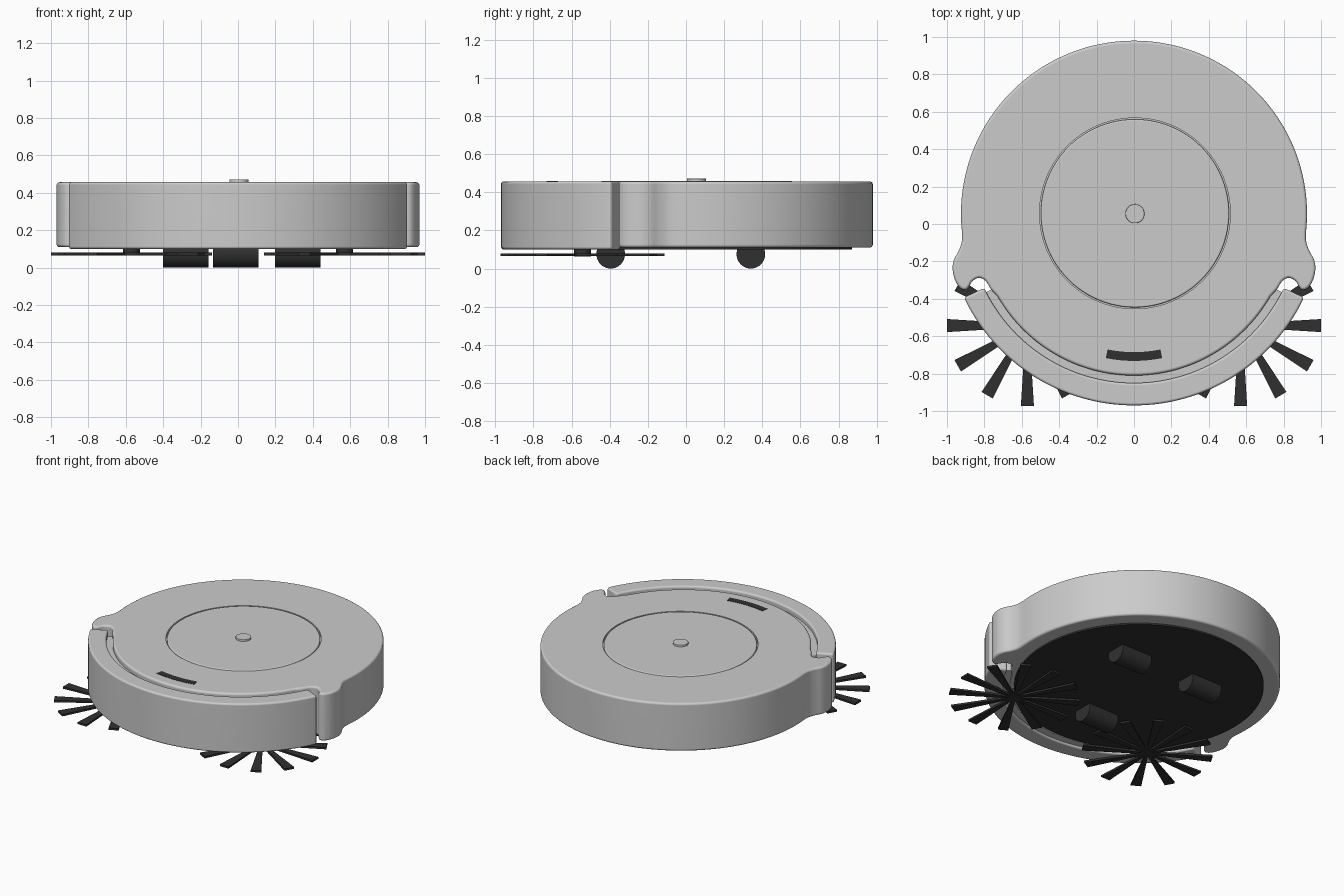
import bpy, bmesh
from math import sin, cos, pi, radians
from mathutils import Vector

if "Cube" in bpy.data.objects:
    bpy.data.objects.remove(bpy.data.objects["Cube"])

dark = bpy.data.materials.new("dark_plastic")
dark.diffuse_color = (0.03, 0.03, 0.03, 1)
dark.use_nodes = True
dark.node_tree.nodes["Principled BSDF"].inputs["Base Color"].default_value = dark.diffuse_color


def finish(ob, mat=None, bevel=0, cutter=None, segs=4):
    bpy.ops.object.select_all(action='DESELECT')
    ob.select_set(True)
    bpy.context.view_layer.objects.active = ob
    if bevel:
        m = ob.modifiers.new("bevel", 'BEVEL')
        m.width, m.segments = bevel, segs
        m.limit_method, m.angle_limit = 'ANGLE', radians(50)
    if cutter:
        m = ob.modifiers.new("cut", 'BOOLEAN')
        m.operation, m.object, m.solver = 'DIFFERENCE', cutter, 'EXACT'
    for m in list(ob.modifiers):
        bpy.ops.object.modifier_apply(modifier=m.name)
    if mat:
        ob.data.materials.clear()
        ob.data.materials.append(mat)
    bpy.ops.object.shade_smooth_by_angle(angle=radians(35))
    ob.modifiers.new("normals", 'WEIGHTED_NORMAL').keep_sharp = True
    return ob


def prism(name, polys, z0, z1):
    """Extrude one or more 2D outlines from z0 to z1."""
    bm = bmesh.new()
    for pts in polys:
        f = bm.faces.new([bm.verts.new((x, y, z0)) for x, y in pts])
        r = bmesh.ops.extrude_face_region(bm, geom=[f])
        bmesh.ops.translate(bm, vec=(0, 0, z1 - z0),
                            verts=[v for v in r["geom"] if isinstance(v, bmesh.types.BMVert)])
    bmesh.ops.recalc_face_normals(bm, faces=bm.faces)
    me = bpy.data.meshes.new(name)
    bm.to_mesh(me)
    bm.free()
    ob = bpy.data.objects.new(name, me)
    bpy.context.collection.objects.link(ob)
    return ob


def arc(cx, cy, r, a0, a1, n):
    return [(cx + r * cos(radians(a0 + (a1 - a0) * i / n)),
             cy + r * sin(radians(a0 + (a1 - a0) * i / n))) for i in range(n + 1)]


def disc(name, cx, cy, r, z0, z1, n=96):
    return prism(name, [arc(cx, cy, r, 0, 360, n)[:-1]], z0, z1)


def sector(name, cy, r0, r1, half, z0, z1, n=64):
    """Arc-shaped block facing the front."""
    return prism(name, [arc(0, cy, r1, -90 - half, -90 + half, n)
                        + arc(0, cy, r0, -90 + half, -90 - half, n)], z0, z1)


def smooth_path(pts, n=4):
    p = [Vector(q) for q in pts]
    out = []
    for i in range(1, len(p) - 2):
        a, b, c, d = p[i - 1:i + 3]
        for k in range(n):
            t = k / n
            v = 0.5 * (2 * b + (c - a) * t + (2 * a - 5 * b + 4 * c - d) * t * t
                       + (3 * b - a - 3 * c + d) * t ** 3)
            out.append(tuple(v))
    return out


# Main body: round back, bulging ears, recessed front
back = arc(0, 0.055, 0.925, 90, -6, 56)
front = arc(0, 0.03, 0.84, -30, -90, 36)
ear = [(0.921, -0.095), (0.938, -0.145), (0.962, -0.19), (0.97, -0.24), (0.957, -0.30),
       (0.93, -0.342), (0.90, -0.352), (0.882, -0.335), (0.863, -0.305), (0.828, -0.288),
       (0.793, -0.305), (0.765, -0.348)]
half = back[:-1] + smooth_path(back[-2:] + ear + front[:2]) + front
outline = half + [(-x, y) for x, y in half[-2:0:-1]]
pocket = disc("lid_pocket_cutter", 0.005, 0.057, 0.51, 0.44, 0.6)
pocket.hide_render = True
pocket.hide_set(True)
body = finish(prism("body", [outline], 0.11, 0.457), bevel=0.018, cutter=pocket)

# Front bumper and the sunken ledge behind it
finish(sector("bumper", 0.035, 0.885, 1.005, 64.8, 0.10, 0.457), bevel=0.014)
finish(sector("bumper_ledge", 0.03, 0.832, 0.90, 63.5, 0.115, 0.42))

# Top lid, button and sensor window
finish(disc("lid", 0.005, 0.057, 0.503, 0.43, 0.459), bevel=0.008, segs=3)
finish(disc("button", 0.005, 0.055, 0.051, 0.45, 0.472, 48), bevel=0.004, segs=2)
finish(sector("sensor_window", 0.03, 0.715, 0.762, 11.4, 0.44, 0.459, 16), dark)

# Underside plate
finish(disc("base_plate", 0, 0.05, 0.82, 0.099, 0.16), dark)

# Rollers lying along x
for name, x, y in (("front_wheel", -0.012, -0.395), ("left_wheel", -0.28, 0.34),
                   ("right_wheel", 0.32, 0.34)):
    bpy.ops.mesh.primitive_cylinder_add(vertices=40, radius=0.075, depth=0.243,
                                        location=(x, y, 0.075), rotation=(0, pi / 2, 0))
    wheel = bpy.context.object
    wheel.name = name
    finish(wheel, dark)

# Side brushes: twelve flaring tufts around a hub
for name, side in (("left_brush", -1), ("right_brush", 1)):
    cx, cy = side * 0.57, -0.543
    tufts = []
    for i in range(12):
        c, s = cos(i * pi / 6), sin(i * pi / 6)
        tufts.append([(cx + u * c - v * s, cy + u * s + v * c) for u, v in
                      ((0.03, -0.01), (0.43, -0.035), (0.43, 0.035), (0.03, 0.01))])
    finish(prism(name, tufts, 0.066, 0.08), dark)
    finish(disc(name + "_hub", cx, cy, 0.045, 0.064, 0.12, 32), dark)
